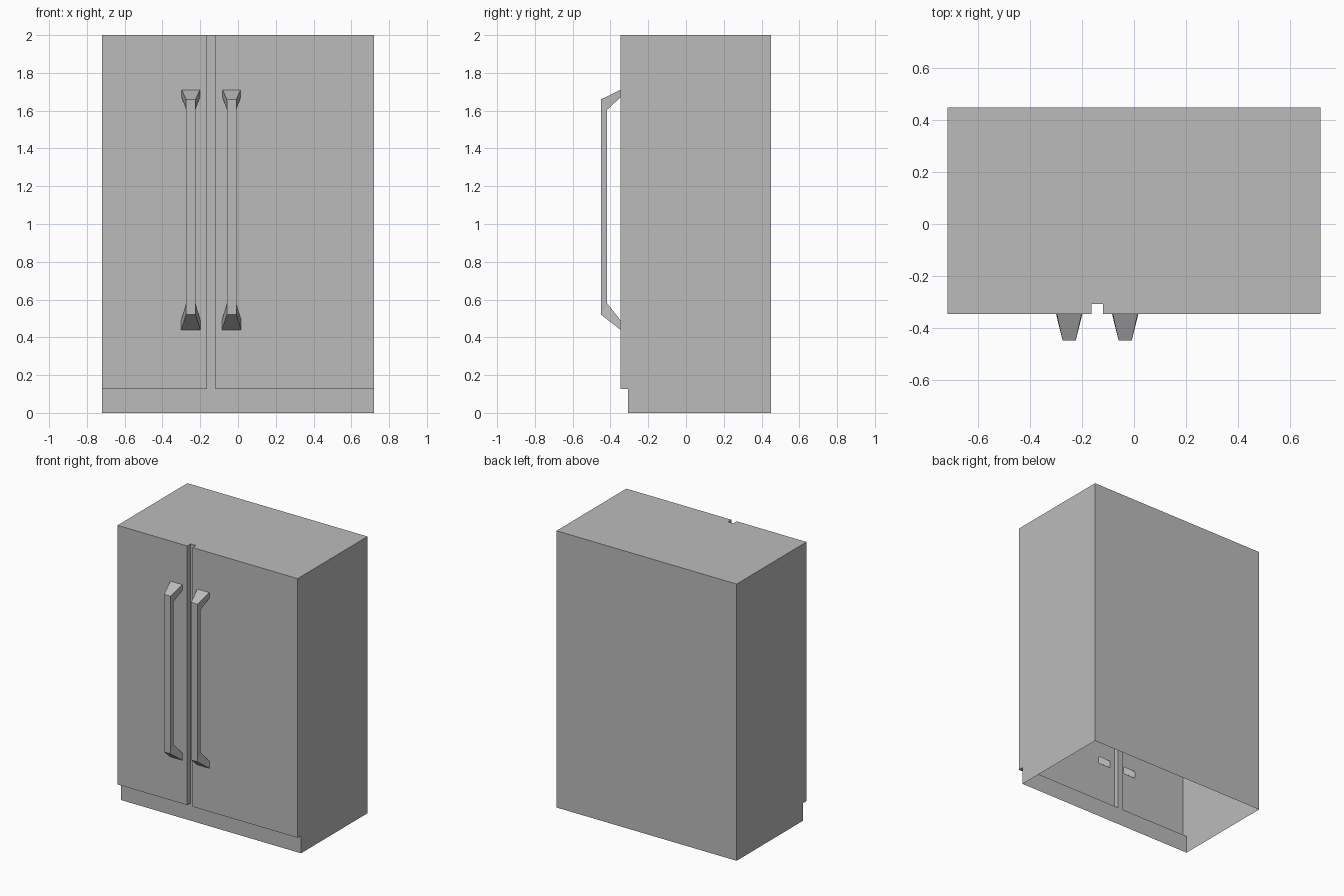
import bpy
import bmesh

default_cube = bpy.data.objects.get("Cube")
if default_cube:
    bpy.data.objects.remove(default_cube, do_unlink=True)

# One plain grey finish
grey = bpy.data.materials.new("grey enamel")
grey.use_nodes = True
grey.diffuse_color = (0.5, 0.5, 0.5, 1)
grey.node_tree.nodes["Principled BSDF"].inputs["Base Color"].default_value = (0.5, 0.5, 0.5, 1)

# Main dimensions
HALF_W, BACK, TOP = 0.72, 0.45, 2.0
DOOR_Y, RECESS_Y, KICK_Z = -0.347, -0.308, 0.127
GAP_L, GAP_R = -0.163, -0.12
HANDLE_X = (-0.25, -0.034)
FLARE, GRIP = 0.048, 0.025          # half widths at the door and at the bar
FOOT_Z = (0.44, 0.49, 1.67, 1.71)   # where the handle feet meet the door


def make_object(name, bm):
    bmesh.ops.remove_doubles(bm, verts=bm.verts, dist=0.0001)
    mesh = bpy.data.meshes.new(name)
    bm.to_mesh(mesh)
    bm.free()
    mesh.materials.append(grey)
    obj = bpy.data.objects.new(name, mesh)
    bpy.context.collection.objects.link(obj)
    return obj


def face(bm, *points):
    return bm.faces.new([bm.verts.new(p) for p in points])


def wall(bm, a, b, z0, z1):
    """Upright panel between plan points a and b, facing right of a->b."""
    face(bm, (*a, z0), (*b, z0), (*b, z1), (*a, z1))


# Cabinet: thin shell, open underneath
bm = bmesh.new()
wall(bm, (HALF_W, BACK), (-HALF_W, BACK), 0, TOP)
wall(bm, (HALF_W, RECESS_Y), (HALF_W, BACK), 0, TOP)
wall(bm, (-HALF_W, BACK), (-HALF_W, RECESS_Y), 0, TOP)
face(bm, (-HALF_W, RECESS_Y, TOP), (HALF_W, RECESS_Y, TOP),
     (HALF_W, BACK, TOP), (-HALF_W, BACK, TOP))
make_object("cabinet", bm)

# Toe kick and the recessed strip between the doors
bm = bmesh.new()
wall(bm, (-HALF_W, RECESS_Y), (HALF_W, RECESS_Y), 0, KICK_Z)
make_object("toe_kick", bm)
bm = bmesh.new()
wall(bm, (GAP_L, RECESS_Y), (GAP_R, RECESS_Y), KICK_Z, TOP)
make_object("door_gap", bm)


def make_door(name, x0, x1, hx):
    """Door skin with its edges, open where the hollow handle feet join."""
    bm = bmesh.new()
    xs = (x0, hx - FLARE, hx + FLARE, x1)
    zs = (KICK_Z, *FOOT_Z, TOP)
    for i in range(len(xs) - 1):
        for j in range(len(zs) - 1):
            if i == 1 and j in (1, 3):
                continue
            wall(bm, (xs[i], DOOR_Y), (xs[i + 1], DOOR_Y), zs[j], zs[j + 1])
    wall(bm, (x0, RECESS_Y), (x0, DOOR_Y), KICK_Z, TOP)
    wall(bm, (x1, DOOR_Y), (x1, RECESS_Y), KICK_Z, TOP)
    face(bm, (x0, DOOR_Y, TOP), (x1, DOOR_Y, TOP), (x1, RECESS_Y, TOP), (x0, RECESS_Y, TOP))
    face(bm, (x0, RECESS_Y, KICK_Z), (x1, RECESS_Y, KICK_Z),
         (x1, DOOR_Y, KICK_Z), (x0, DOOR_Y, KICK_Z))
    make_object(name, bm)


make_door("right_door", -HALF_W, GAP_L, HANDLE_X[0])
make_door("left_door", GAP_R, HALF_W, HANDLE_X[1])


def make_handle(name, hx):
    """Hollow bar swept through four sections, flaring at both feet."""
    # half width, outer (y, z), inner (y, z)
    sections = (
        (FLARE + 0.003, (DOOR_Y, FOOT_Z[0]), (DOOR_Y, FOOT_Z[1])),
        (GRIP, (-0.45, 0.52), (-0.417, 0.58)),
        (GRIP, (-0.45, 1.66), (-0.417, 1.605)),
        (FLARE, (DOOR_Y, FOOT_Z[3]), (DOOR_Y, FOOT_Z[2])),
    )
    bm = bmesh.new()
    rings = []
    for half, outer, inner in sections:
        corners = ((hx - half, *outer), (hx + half, *outer),
                   (hx + half, *inner), (hx - half, *inner))
        rings.append([bm.verts.new(c) for c in corners])
    for low, high in zip(rings, rings[1:]):
        for k in range(4):
            n = (k + 1) % 4
            bm.faces.new((low[k], low[n], high[n], high[k]))
    make_object(name, bm)


make_handle("right_door_handle", HANDLE_X[0])
make_handle("left_door_handle", HANDLE_X[1])
